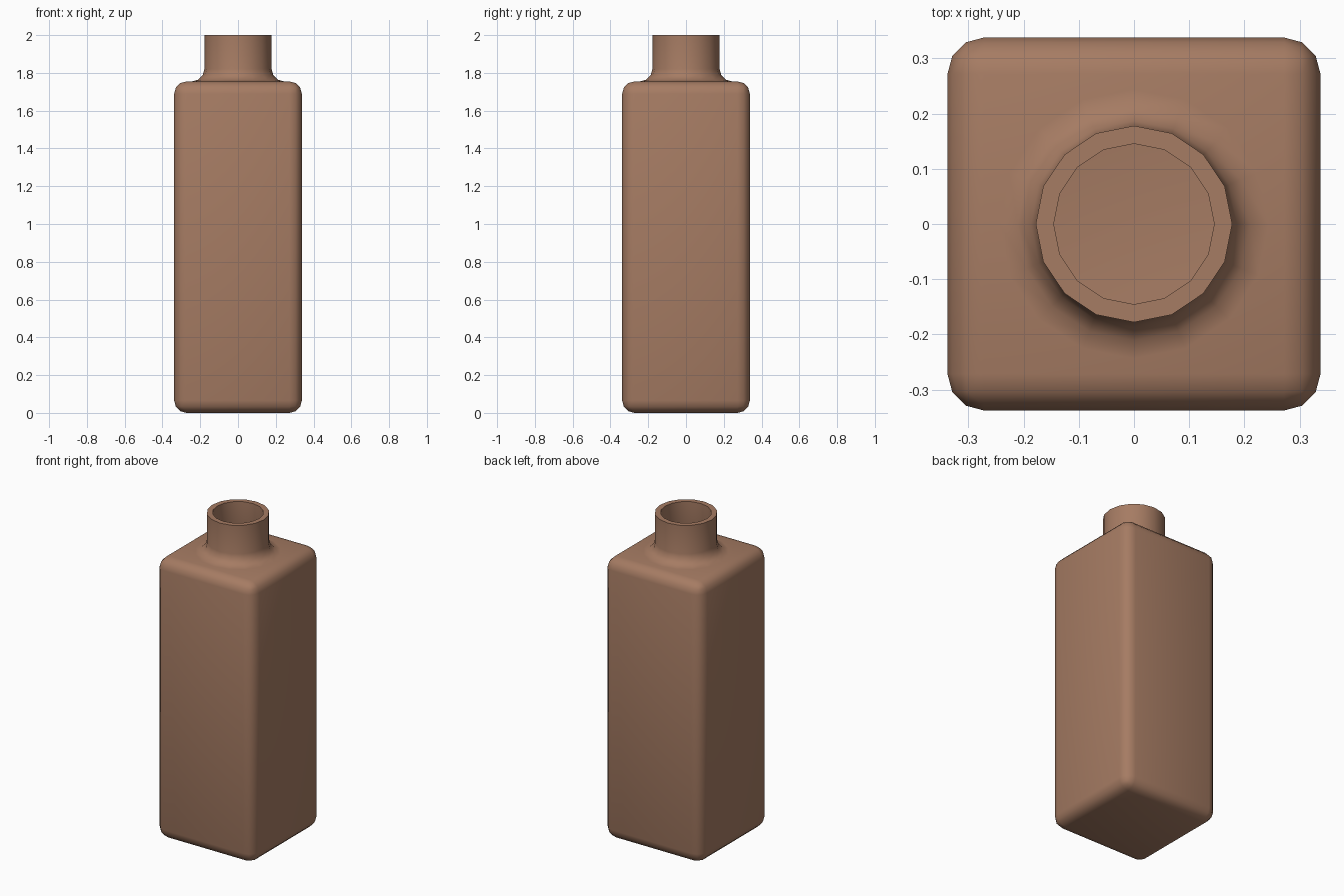
import bpy, bmesh
from math import cos, sin, pi, radians

if "Cube" in bpy.data.objects:
    bpy.data.objects.remove(bpy.data.objects["Cube"])

HALF, TOP, HEIGHT = 0.338, 1.755, 2.0   # body half width, shoulder height, total height
ROUND, NECK_R, WALL, SIDES = 0.066, 0.178, 0.032, 16

bm = bmesh.new()

# Square body with rounded edges
bmesh.ops.create_cube(bm, size=1)
for v in bm.verts:
    v.co = (v.co.x * 2 * HALF, v.co.y * 2 * HALF, (v.co.z + 0.5) * TOP)
bmesh.ops.bevel(bm, geom=bm.verts[:] + bm.edges[:], offset=ROUND,
                offset_type='OFFSET', segments=3, profile=0.5, affect='EDGES')

# Open the flat top, keeping its corners in counter-clockwise order
top = max(bm.faces, key=lambda f: f.calc_center_median().z)
corner = {(v.co.x > 0, v.co.y > 0): v for v in top.verts}
corners = [corner[k] for k in ((True, True), (False, True), (False, False), (True, False))]
bmesh.ops.delete(bm, geom=[top], context='FACES_ONLY')

# Neck rings: curved fillet up from the shoulder, then straight to the rim
profile = [(NECK_R + ROUND * (1 - sin(a)), TOP + ROUND * (1 - cos(a)))
           for a in (i * pi / 6 for i in range(4))]
profile.append((NECK_R, HEIGHT))
rings = [[bm.verts.new((r * cos(2 * pi * i / SIDES), r * sin(2 * pi * i / SIDES), z))
          for i in range(SIDES)] for r, z in profile]
for lo, hi in zip(rings, rings[1:]):
    for i in range(SIDES):
        j = (i + 1) % SIDES
        bm.faces.new((lo[i], lo[j], hi[j], hi[i]))

# Shoulder joining the square top to the round neck
base, step = rings[0], SIDES // 4
for q in range(4):
    for k in range(q * step, (q + 1) * step):
        bm.faces.new((corners[q], base[(k + 1) % SIDES], base[k]))
    bm.faces.new((corners[q], corners[(q + 1) % 4], base[(q + 1) * step % SIDES]))

bmesh.ops.recalc_face_normals(bm, faces=bm.faces[:])
mesh = bpy.data.meshes.new("bottle")
bm.to_mesh(mesh)
bm.free()
bottle = bpy.data.objects.new("bottle", mesh)
bpy.context.collection.objects.link(bottle)

# Hollow wall
bpy.context.view_layer.objects.active = bottle
bottle.select_set(True)
wall = bottle.modifiers.new("wall", 'SOLIDIFY')
wall.thickness = WALL
wall.offset = -1
wall.use_even_offset = True
bpy.ops.object.modifier_apply(modifier=wall.name)
bpy.ops.object.shade_smooth_by_angle(angle=radians(45))

# Brown finish
brown = bpy.data.materials.new("brown")
brown.diffuse_color = (0.38, 0.20, 0.125, 1)
brown.use_nodes = True
brown.node_tree.nodes["Principled BSDF"].inputs["Base Color"].default_value = brown.diffuse_color
mesh.materials.append(brown)
